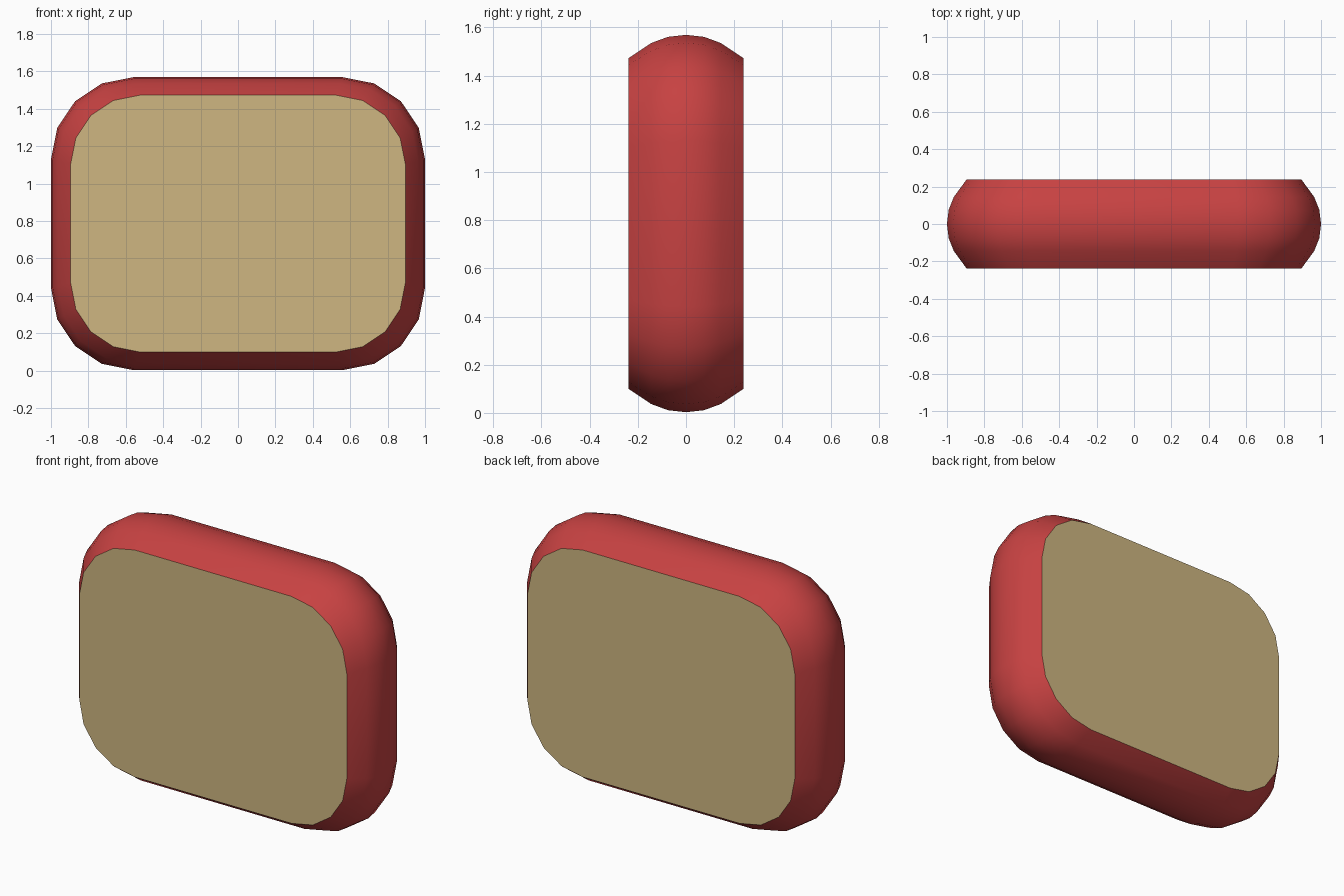
import bpy, bmesh
from math import sin, cos, pi, radians

cube = bpy.data.objects.get("Cube")
if cube:
    bpy.data.objects.remove(cube, do_unlink=True)

HALF_W, HALF_H, MID_Z = 1.0, 0.783, 0.786
CORNER, STEPS = 0.44, 4
# Rim cross-section: (depth along y, inset from the widest outline)
HALF_PROFILE = [(0.238, 0.105), (0.145, 0.037), (0.075, 0.009)]
PROFILE = ([(-y, d) for y, d in HALF_PROFILE] + [(0, 0)]
           + HALF_PROFILE[::-1])


def make_material(name, color):
    mat = bpy.data.materials.new(name)
    mat.use_nodes = True
    mat.diffuse_color = color
    mat.node_tree.nodes["Principled BSDF"].inputs["Base Color"].default_value = color
    return mat


def outline(inset):
    """Rounded rectangle whose corners tighten as it is inset."""
    w, h, r = HALF_W - inset, HALF_H - inset * 0.92, CORNER - inset * 0.67
    points = []
    for corner, (sx, sz) in enumerate([(1, 1), (-1, 1), (-1, -1), (1, -1)]):
        for i in range(STEPS + 1):
            a = pi / 2 * (corner + i / STEPS)
            points.append((sx * (w - r) + r * cos(a),
                           MID_Z + sz * (h - r) + r * sin(a)))
    return points


# Bulging rim, lofted from front to back
bm = bmesh.new()
rings = [[bm.verts.new((x, y, z)) for x, z in outline(d)] for y, d in PROFILE]
for a, b in zip(rings, rings[1:]):
    n = len(a)
    for i in range(n):
        j = (i + 1) % n
        bm.faces.new((a[i], a[j], b[j], b[i]))

# Flat front and back panels
for ring in (rings[0], rings[-1]):
    bm.faces.new(ring).material_index = 1
bmesh.ops.recalc_face_normals(bm, faces=bm.faces[:])

mesh = bpy.data.meshes.new("rounded_slab")
bm.to_mesh(mesh)
bm.free()
mesh.materials.append(make_material("rim red", (0.57, 0.054, 0.054, 1)))
mesh.materials.append(make_material("panel tan", (0.62, 0.47, 0.22, 1)))
slab = bpy.data.objects.new("rounded_slab", mesh)
bpy.context.collection.objects.link(slab)

# Smooth rim with crisp panel edges
bpy.ops.object.select_all(action='DESELECT')
slab.select_set(True)
bpy.context.view_layer.objects.active = slab
bpy.ops.object.shade_smooth_by_angle(angle=radians(40))
